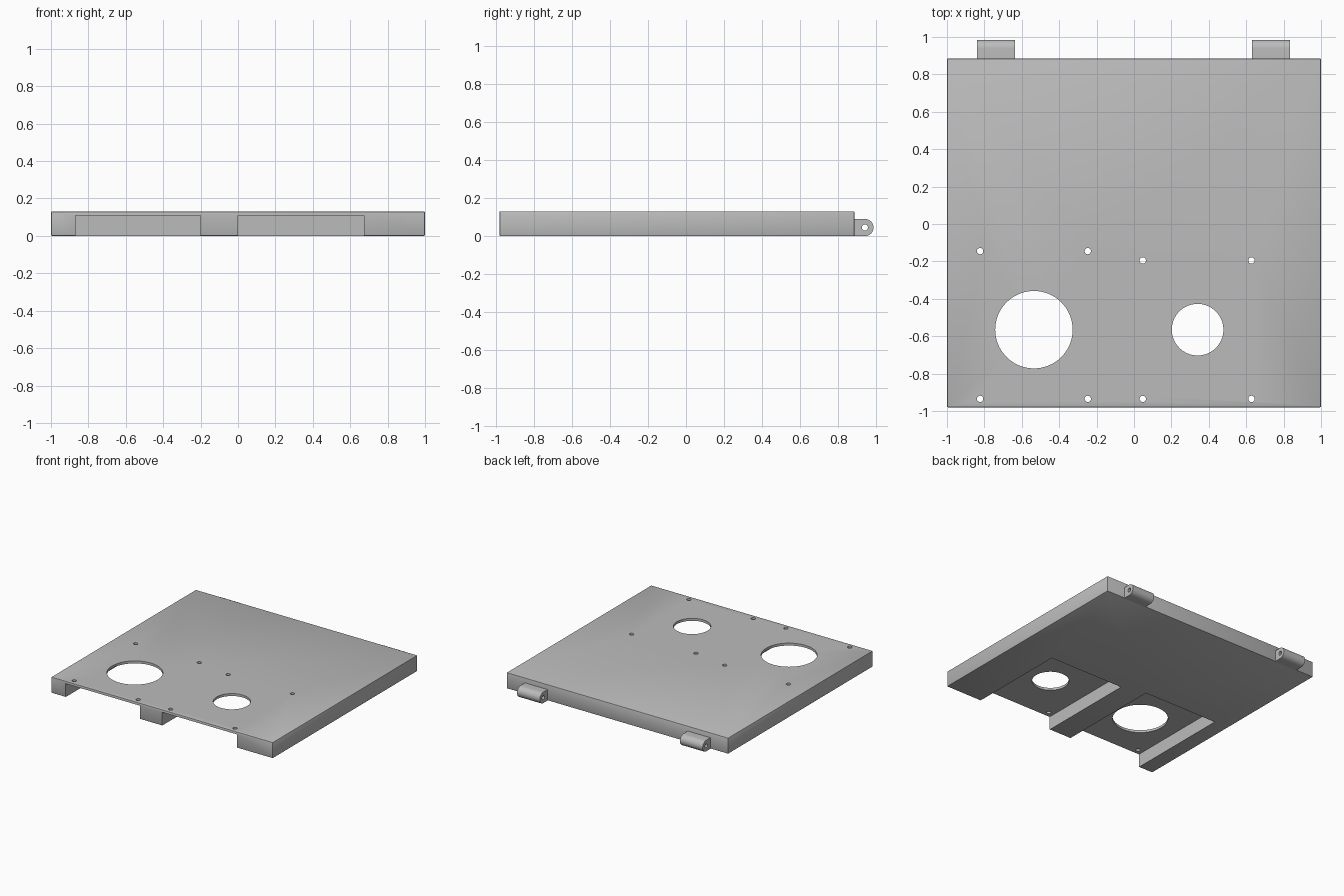
import bpy, bmesh, math
from mathutils import Matrix, Vector

cube = bpy.data.objects.get("Cube")
if cube:
    bpy.data.objects.remove(cube, do_unlink=True)

grey = bpy.data.materials.new("plain grey")
grey.use_nodes = True
colour = (0.5, 0.5, 0.5, 1)
grey.diffuse_color = colour
grey.node_tree.nodes["Principled BSDF"].inputs["Base Color"].default_value = colour


def make_object(name, bm):
    bmesh.ops.recalc_face_normals(bm, faces=bm.faces)
    mesh = bpy.data.meshes.new(name)
    bm.to_mesh(mesh)
    bm.free()
    mesh.materials.append(grey)
    obj = bpy.data.objects.new(name, mesh)
    bpy.context.collection.objects.link(obj)
    return obj


def box(name, low, high, bevel=0):
    low, high = Vector(low), Vector(high)
    bm = bmesh.new()
    place = Matrix.Translation((low + high) / 2) @ Matrix.Diagonal((*(high - low), 1))
    bmesh.ops.create_cube(bm, size=1, matrix=place)
    if bevel:
        bmesh.ops.bevel(bm, geom=bm.edges[:], offset=bevel, segments=2,
                        profile=0.5, affect='EDGES')
    return make_object(name, bm)


def cylinder(name, centre, radius, depth, axis='Z', sides=64):
    bm = bmesh.new()
    turn = Matrix.Rotation(math.pi / 2, 4, 'Y') if axis == 'X' else Matrix()
    bmesh.ops.create_cone(bm, cap_ends=True, segments=sides, radius1=radius,
                          radius2=radius, depth=depth,
                          matrix=Matrix.Translation(centre) @ turn)
    return make_object(name, bm)


def cut(obj, cutter):
    mod = obj.modifiers.new("cut", 'BOOLEAN')
    mod.operation, mod.solver, mod.object = 'DIFFERENCE', 'EXACT', cutter
    bpy.context.view_layer.objects.active = obj
    bpy.ops.object.modifier_apply(modifier=mod.name)
    bpy.data.objects.remove(cutter, do_unlink=True)


def smooth(obj):
    bpy.ops.object.select_all(action='DESELECT')
    obj.select_set(True)
    bpy.context.view_layer.objects.active = obj
    bpy.ops.object.shade_smooth_by_angle(angle=math.radians(30))


# Main plate with softened outer edges
front, back, height = -0.98, 0.885, 0.13
plate = box("base_plate", (-1, front, 0), (1, back, height), bevel=0.006)

# Underside pockets open to the front, each with a round opening and four screw holes
pockets = [
    (-0.87, -0.20, -0.10, -0.535, 0.207),
    (0.0, 0.675, -0.15, 0.34, 0.138),
]
for x0, x1, pocket_back, hole_x, radius in pockets:
    cut(plate, box("pocket_cutter", (x0, front - 0.1, -0.1), (x1, pocket_back, 0.11)))
    cut(plate, cylinder("opening_cutter", (hole_x, -0.565, 0.1), radius, 0.4))
    for x in (x0 + 0.047, x1 - 0.047):
        for y in (front + 0.045, pocket_back - 0.045):
            cut(plate, cylinder("screw_cutter", (x, y, 0.1), 0.017, 0.4, sides=24))
smooth(plate)


# Rounded hinge knuckles along the back, bored for a pin
def hinge(name, x0, x1, radius=0.045, pin_y=0.94):
    profile = [(back - 0.008, 0), (back - 0.008, 2 * radius)]
    for i in range(25):
        a = math.pi / 2 - math.pi * i / 24
        profile.append((pin_y + radius * math.cos(a), radius + radius * math.sin(a)))
    bm = bmesh.new()
    face = bm.faces.new([bm.verts.new((x0, y, z)) for y, z in profile])
    ext = bmesh.ops.extrude_face_region(bm, geom=[face])
    moved = [v for v in ext["geom"] if isinstance(v, bmesh.types.BMVert)]
    bmesh.ops.translate(bm, verts=moved, vec=(x1 - x0, 0, 0))
    knuckle = make_object(name, bm)
    cut(knuckle, cylinder("pin_cutter", ((x0 + x1) / 2, pin_y, radius), 0.016, 0.4, 'X', 24))
    smooth(knuckle)


hinge("right_hinge_knuckle", -0.84, -0.635)
hinge("left_hinge_knuckle", 0.63, 0.835)
